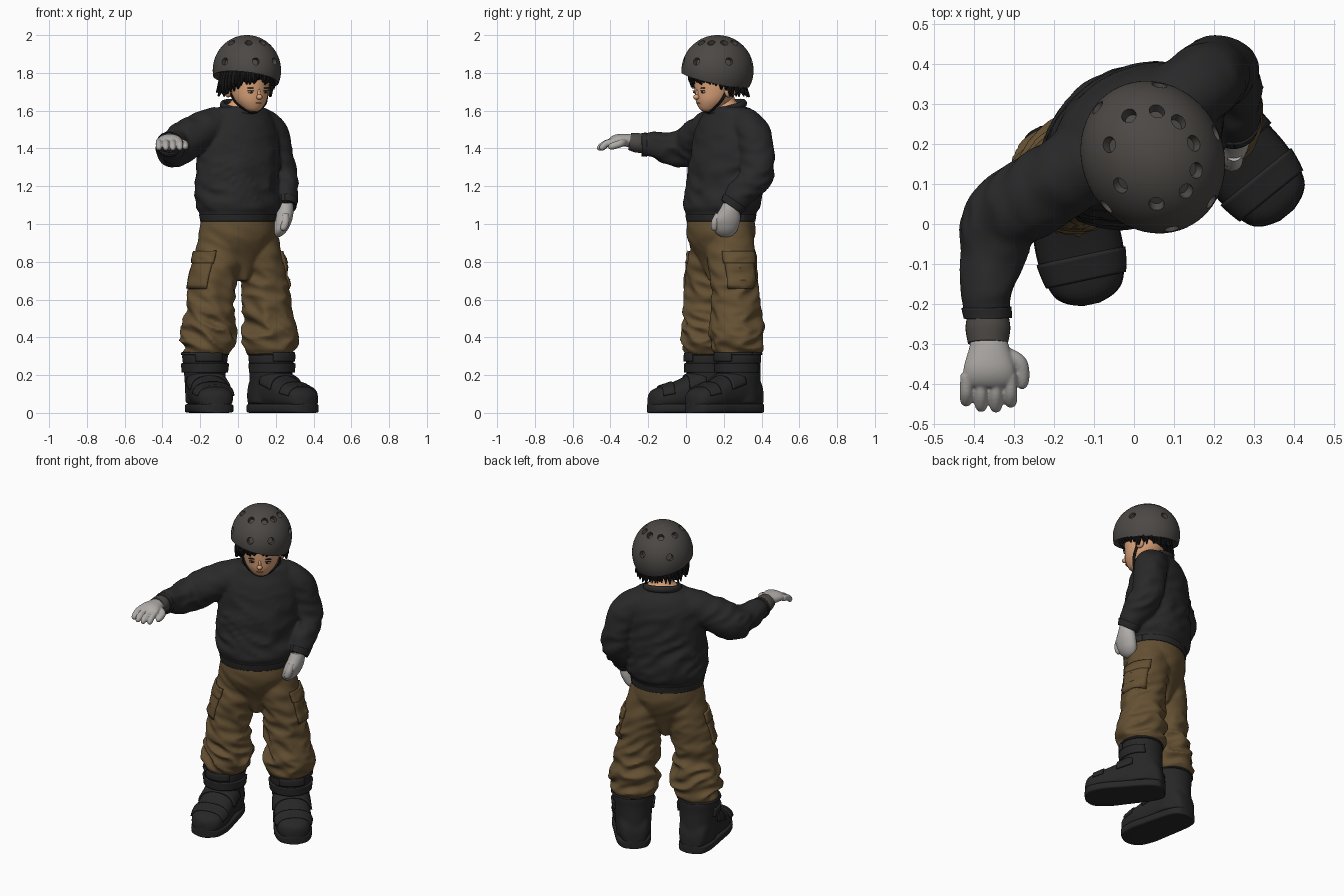
import bpy, bmesh, math, random
from mathutils import Vector, Matrix, noise

random.seed(4)
if "Cube" in bpy.data.objects:
    bpy.data.objects.remove(bpy.data.objects["Cube"])

X, Y, Z = Vector((1, 0, 0)), Vector((0, 1, 0)), Vector((0, 0, 1))
TAU = math.tau
TURN = Matrix.Rotation(math.radians(30), 4, 'Z')       # heading of body and head
BODY = (TURN @ X, TURN @ Y)
HEAD = Matrix.Translation((.05, .165, 0)) @ TURN


def material(name, r, g, b):
    m = bpy.data.materials.new(name)
    m.use_nodes = True
    m.diffuse_color = (r, g, b, 1)
    m.node_tree.nodes["Principled BSDF"].inputs["Base Color"].default_value = (r, g, b, 1)
    return m


black = material("sweater_black", .022, .022, .023)
brown = material("pants_brown", .13, .082, .033)
boot_black = material("boot_black", .02, .02, .021)
grey = material("helmet_grey", .072, .065, .059)
pale = material("glove_pale_grey", .43, .41, .39)
skin = material("skin", .7, .36, .19)
hair_black = material("hair_black", .009, .008, .008)
white = material("eye_white", .6, .56, .52)
lip = material("lip", .42, .17, .1)


def spline(keys, t):
    n = len(keys) - 1
    s = min(max(t, 0), 1) * n
    i = min(int(s), n - 1)
    f = s - i
    p = [keys[min(max(i + k, 0), n)] for k in (-1, 0, 1, 2)]
    return [b + .5 * f * (c - a + f * (2 * a - 5 * b + 4 * c - d + f * (3 * (b - c) + d - a)))
            for a, b, c, d in zip(*p)]


def surface(keys, t, ang, frame, power=1, lift=0, tip=False):
    """Point on a swept section; keys are x, y, z, radius, radius, fold depth."""
    k = spline(keys, t)
    c = Vector(k[:3])
    if isinstance(frame, tuple):
        u, v = frame
    else:
        along = Vector(spline(keys, t + .02)[:3]) - Vector(spline(keys, t - .02)[:3])
        u = along.cross(frame).normalized()
        v = u.cross(along).normalized()
    ca, sa = (math.copysign(abs(w) ** power, w) for w in (math.cos(ang), math.sin(ang)))
    size = math.sqrt(1 - (max(0, t - .7) / .31) ** 2) if tip else 1
    off = (u * k[3] * ca + v * k[4] * sa) * size
    p = c + off
    if len(k) > 5:
        lift += k[5] * (1 - 3 * abs(noise.noise(Vector((p.x * 7, p.y * 7, p.z * 15 + p.x * 6)))))
    return p + off.normalized() * lift


def loft(bm, keys, frame, power=1, seg=32, rows=24, tip=False):
    rings = [[bm.verts.new(surface(keys, r / rows, TAU * s / seg, frame, power, 0, tip))
              for s in range(seg)] for r in range(rows + 1)]
    for a, b in zip(rings, rings[1:]):
        for s in range(seg):
            n = (s + 1) % seg
            bm.faces.new((a[s], a[n], b[n], b[s]))
    bm.faces.new(rings[0][::-1])
    bm.faces.new(rings[-1])


def finish(name, bm, mat, remesh=0, thick=0, cutter=None, matrix=None, sharp=40):
    if matrix:
        bm.transform(matrix)
    bmesh.ops.recalc_face_normals(bm, faces=bm.faces)
    me = bpy.data.meshes.new(name)
    bm.to_mesh(me)
    bm.free()
    ob = bpy.data.objects.new(name, me)
    bpy.context.collection.objects.link(ob)
    me.materials.append(mat)
    if remesh:
        m = ob.modifiers.new("merge", 'REMESH')
        m.mode, m.voxel_size = 'VOXEL', remesh
        m = ob.modifiers.new("relax", 'SMOOTH')
        m.factor, m.iterations = .5, 5
    if thick:
        m = ob.modifiers.new("thickness", 'SOLIDIFY')
        m.thickness, m.offset = thick, -1
    if cutter:
        m = ob.modifiers.new("holes", 'BOOLEAN')
        m.object, m.operation, m.solver = cutter, 'DIFFERENCE', 'EXACT'
    if ob.modifiers:
        dg = bpy.context.evaluated_depsgraph_get()
        ob.data = bpy.data.meshes.new_from_object(ob.evaluated_get(dg))
        ob.modifiers.clear()
    for p in ob.data.polygons:
        p.use_smooth = True
    ob.data.set_sharp_from_angle(angle=math.radians(sharp))
    return ob


def panel(name, keys, frame, t0, t1, a0, a1, mat, lift=.005, thick=.012, matrix=None, power=1):
    """Raised cloth patch that follows a lofted surface; angles in degrees."""
    bm = bmesh.new()
    n, m = max(6, int((a1 - a0) / 8)), 8
    g = [[bm.verts.new(surface(keys, t0 + (t1 - t0) * r / m,
                               math.radians(a0 + (a1 - a0) * s / n), frame, power, lift))
          for s in range(n + 1)] for r in range(m + 1)]
    for r in range(m):
        for s in range(n):
            bm.faces.new((g[r][s], g[r][s + 1], g[r + 1][s + 1], g[r + 1][s]))
    ob = finish(name, bm, mat, matrix=matrix)
    mod = ob.modifiers.new("thickness", 'SOLIDIFY')
    mod.thickness, mod.offset = thick, 0


def tube(name, keys, frame, mat, **kw):
    bm = bmesh.new()
    loft(bm, keys, frame, **kw)
    return finish(name, bm, mat)


def blob(name, pos, scale, mat, matrix=HEAD):
    bm = bmesh.new()
    bmesh.ops.create_uvsphere(bm, u_segments=20, v_segments=12, radius=1,
                              matrix=Matrix.Translation(pos) @ Matrix.Diagonal((*scale, 1)))
    return finish(name, bm, mat, matrix=matrix)


# Sweater: torso and both sleeves merged, plus ribbed bands
torso = [(0, .185, 1.015, .205, .17, 0), (0, .185, 1.06, .213, .178, .002),
         (0, .19, 1.1, .233, .19, .007), (-.005, .2, 1.2, .232, .185, .011),
         (0, .21, 1.35, .232, .175, .008), (0, .225, 1.5, .222, .155, .004),
         (.003, .23, 1.575, .187, .128, 0), (.01, .224, 1.61, .152, .108, 0),
         (.014, .218, 1.622, .1, .09, 0)]
right_sleeve = [(-.1, .17, 1.525, .1, .1, 0), (-.22, .09, 1.48, .098, .098, .008),
                (-.328, .015, 1.41, .09, .1, .012), (-.354, -.08, 1.405, .074, .085, .014),
                (-.365, -.17, 1.42, .063, .066, .007), (-.365, -.235, 1.42, .057, .058, 0)]
left_sleeve = [(.1, .3, 1.525, .1, .1, 0), (.168, .35, 1.48, .095, .093, .006),
               (.2, .375, 1.36, .09, .088, .009), (.224, .37, 1.25, .084, .085, .013),
               (.245, .29, 1.16, .074, .07, .01), (.25, .24, 1.09, .06, .056, 0)]
bm = bmesh.new()
loft(bm, torso, BODY, seg=48, rows=50)
loft(bm, right_sleeve, Z, rows=40)
loft(bm, left_sleeve, X, rows=40)
finish("sweater", bm, black, remesh=.009, sharp=80)
panel("sweater_hem", torso, BODY, 0, .1, 0, 360, black, 0, .007)
panel("right_sleeve_band", right_sleeve, Z, .9, 1, 0, 360, black, 0, .007)
panel("left_sleeve_band", left_sleeve, X, .9, 1, 0, 360, black, 0, .007)
bpy.ops.mesh.primitive_torus_add(major_radius=.098, minor_radius=.014, location=(.015, .213, 1.618))
collar = bpy.context.object
collar.name = "sweater_collar"
collar.rotation_euler = Vector((.14, -.24, 1)).to_track_quat('Z', 'Y').to_euler()
collar.scale.z = 1.4
collar.data.materials.append(black)
bpy.ops.object.shade_smooth()

# Pants: hips and baggy legs merged, with cargo pockets
hips = [(0, .185, 1.05, .2, .165, 0), (0, .185, .95, .207, .172, .003),
        (0, .187, .87, .182, .145, .003), (0, .19, .8, .12, .115, 0), (.003, .19, .7, .03, .08, 0)]
leg_rings = [(1, .115, 0), (.85, .128, .006), (.7, .122, .011), (.55, .122, .017),
             (.4, .136, .024), (.345, .13, .016), (.3, .115, 0)]
leg_paths = {"right": [(-.085, .145), (-.095, .145), (-.131, .122), (-.148, .117),
                       (-.157, .122), (-.165, .12), (-.17, .12)],
             "left": [(.08, .235), (.105, .24), (.143, .257), (.153, .266),
                      (.168, .272), (.172, .275), (.17, .275)]}
legs = {side: [(x, y, z, r, r, f) for (x, y), (z, r, f) in zip(path, leg_rings)]
        for side, path in leg_paths.items()}
bm = bmesh.new()
loft(bm, hips, BODY, seg=48)
for keys in legs.values():
    loft(bm, keys, (X, Y), seg=48, rows=70)
finish("pants", bm, brown, remesh=.008, sharp=80)
for side, mid in (("right", 220), ("left", 20)):
    panel(side + "_cargo_pocket", legs[side], (X, Y), .18, .38, mid - 38, mid + 38, brown, .002)
    panel(side + "_pocket_flap", legs[side], (X, Y), .16, .23, mid - 41, mid + 41, brown, .006)

# Boots: shaft and foot merged, sole, straps and tongue
shaft = [(0, .01, .05, .1, .12), (0, .005, .15, .105, .12), (0, 0, .24, .114, .12),
         (0, 0, .3, .122, .122), (0, 0, .32, .116, .116)]
outline = [(.134, .03, .08), (.118, .07, .14), (.07, .092, .22), (0, .1, .235), (-.1, .104, .19),
           (-.2, .107, .145), (-.28, .09, .118), (-.312, .062, .1), (-.328, .02, .075)]
foot = [(0, y, .015 + h / 2, w, h / 2) for y, w, h in outline]
sole = [(0, y, .024, w + .002, .024) for y, w, h in outline]
for side, place, angle in (("right", (-.175, .12, 0), 12), ("left", (.176, .277, 0), 39)):
    at = Matrix.Translation(place) @ Matrix.Rotation(math.radians(angle), 4, 'Z')
    bm = bmesh.new()
    loft(bm, shaft, (X, Y))
    loft(bm, foot, (X, Z), power=.8, rows=40)
    finish(side + "_boot", bm, boot_black, remesh=.009, matrix=at, sharp=80)
    bm = bmesh.new()
    loft(bm, sole, (X, Z), power=.3, rows=40)
    finish(side + "_sole", bm, boot_black, matrix=at)
    panel(side + "_ankle_strap", shaft, (X, Y), .42, .58, 160, 380, boot_black, matrix=at)
    panel(side + "_tongue", shaft, (X, Y), .62, .92, 235, 305, boot_black, matrix=at)
    panel(side + "_top_band", shaft, (X, Y), .8, .95, 0, 360, boot_black, .001, matrix=at)
    panel(side + "_instep_strap", foot, (X, Z), .42, .53, 8, 172, boot_black, matrix=at, power=.8)
    panel(side + "_toe_cap", foot, (X, Z), .63, .72, 8, 172, boot_black, .002, matrix=at, power=.8)

# Outstretched gloved hand
tube("right_glove_cuff", [(-.365, -.22, 1.425, .05, .048), (-.365, -.26, 1.43, .056, .052),
                          (-.365, -.298, 1.437, .05, .045)], Z, grey)
palm = [(-.365, -.285, 1.44, .044, .034), (-.362, -.315, 1.443, .052, .034),
        (-.362, -.36, 1.444, .064, .032), (-.362, -.39, 1.436, .064, .026), (-.362, -.402, 1.43, .054, .016)]
bm = bmesh.new()
loft(bm, palm, Z)
for i, length in enumerate((.05, .066, .068, .054)):
    x = -.419 + i * .037
    loft(bm, [(x, -.375, 1.437, .015, .02), (x, -.4 - length * .4, 1.425, .0165, .018),
              (x, -.4 - length, 1.393, .0165, .017)], Z, seg=16, rows=16, tip=True)
loft(bm, [(-.325, -.325, 1.435, .02, .02), (-.285, -.35, 1.425, .02, .02),
          (-.279, -.412, 1.405, .018, .019)], Z, seg=16, rows=16, tip=True)
finish("right_glove", bm, pale, remesh=.004, sharp=80)

# Hand resting in the pocket
tube("left_glove", [(.25, .24, 1.11, .042, .045), (.25, .23, 1.07, .044, .056),
                    (.24, .215, 1.02, .046, .072), (.222, .21, .97, .042, .064),
                    (.205, .21, .93, .035, .05)], (X, Y), pale, tip=True)
tube("left_thumb", [(.25, .175, 1.05, .02, .02), (.25, .155, 1.01, .021, .021),
                    (.235, .15, .965, .019, .019)], X, pale, seg=16, tip=True)

# Head, neck and face
tube("neck", [(.018, .215, 1.57, .09, .088), (.02, .21, 1.622, .088, .086), (.028, .2, 1.648, .066, .066),
              (.036, .19, 1.69, .06, .06), (.045, .18, 1.74, .06, .06)], BODY, skin)
bm = bmesh.new()
loft(bm, [(0, -.055, 1.595, .022, .025), (0, -.05, 1.608, .048, .05), (0, -.028, 1.65, .085, .09),
          (0, -.01, 1.7, .105, .113), (0, 0, 1.76, .115, .125), (0, 0, 1.84, .11, .12),
          (0, 0, 1.89, .07, .08)], (X, Y))
finish("head", bm, skin, matrix=HEAD, sharp=60)
blob("nose", (0, -.126, 1.672), (.015, .019, .014), skin)
blob("nose_bridge", (0, -.119, 1.69), (.009, .012, .026), skin)
blob("mouth", (0, -.117, 1.64), (.02, .006, .003), lip)
for side, s in (("right", -1), ("left", 1)):
    blob(side + "_ear", (s * .114, .005, 1.705), (.02, .026, .035), skin)
    blob(side + "_eye", (s * .043, -.110, 1.698), (.018, .008, .006), white)
    blob(side + "_pupil", (s * .043, -.115, 1.698), (.008, .006, .006), hair_black)
    blob(side + "_lash", (s * .043, -.113, 1.705), (.021, .008, .002), hair_black)
    blob(side + "_brow", (s * .045, -.113, 1.72), (.022, .008, .004), hair_black)

# Hair: cap at the back and a ring of loose locks
blob("hair_cap", (0, .035, 1.785), (.122, .113, .105), hair_black)
bm = bmesh.new()
for i in range(60):
    a = TAU * i / 60 + random.uniform(-.05, .05)
    out = Vector((math.cos(a), math.sin(a), 0))
    front = max(0, -out.y)
    low = 1.684 + .068 * front + random.uniform(-.014, .014)
    flare = .143 + .02 * out.y + random.uniform(-.008, .012)
    points = ((.118, 1.81, .02), (.136, (1.8 + low) / 2, .02), (flare, low, .004))
    loft(bm, [(out.x * d, out.y * d, z, r, r * .8) for d, z, r in points],
         Vector((-out.y, out.x, 0)), seg=8, rows=8)
finish("hair_locks", bm, hair_black, matrix=HEAD)

# Chin strap
bm = bmesh.new()
loft(bm, [(s * w, y, z, .005, .009) for s, w, y, z in
          ((-1, .13, .0, 1.78), (-1, .113, -.01, 1.7), (-1, .085, -.04, 1.635), (1, 0, -.062, 1.589),
           (1, .085, -.04, 1.635), (1, .113, -.01, 1.7), (1, .13, .0, 1.78))], Y, seg=10, rows=40)
finish("chin_strap", bm, hair_black, matrix=HEAD)

# Helmet: thick oval shell cut on a slant, with two rings of round recesses
radius = .187
oval = Matrix.Translation((.047, .167, 1.813)) @ TURN @ Matrix.Diagonal((.94, 1.045, 1, 1))
bm = bmesh.new()
spots = [(az, 38) for az in (90, 52, 22, -10, -44, -74, -118, -170, 137)]
spots += [(az, 75) for az in (-65, -8, 52, 110, 195, 253)]
for az, polar in spots:
    a, p = math.radians(az), math.radians(polar)
    d = Vector((math.sin(p) * math.cos(a), math.sin(p) * math.sin(a), math.cos(p)))
    pose = Matrix.Translation(d * radius) @ d.to_track_quat('Z', 'Y').to_matrix().to_4x4()
    bmesh.ops.create_cone(bm, cap_ends=True, segments=20, radius1=.018, radius2=.022,
                          depth=.05, matrix=pose)
cutter = finish("hole_cutter", bm, grey, matrix=oval)
bm = bmesh.new()
bmesh.ops.create_uvsphere(bm, u_segments=64, v_segments=40, radius=radius)
bmesh.ops.bisect_plane(bm, geom=bm.verts[:] + bm.edges[:] + bm.faces[:],
                       plane_co=(0, 0, -.051), plane_no=(.22, .13, 1), clear_inner=True)
finish("helmet", bm, grey, thick=.035, cutter=cutter, matrix=oval, sharp=35)
bpy.data.objects.remove(cutter)
